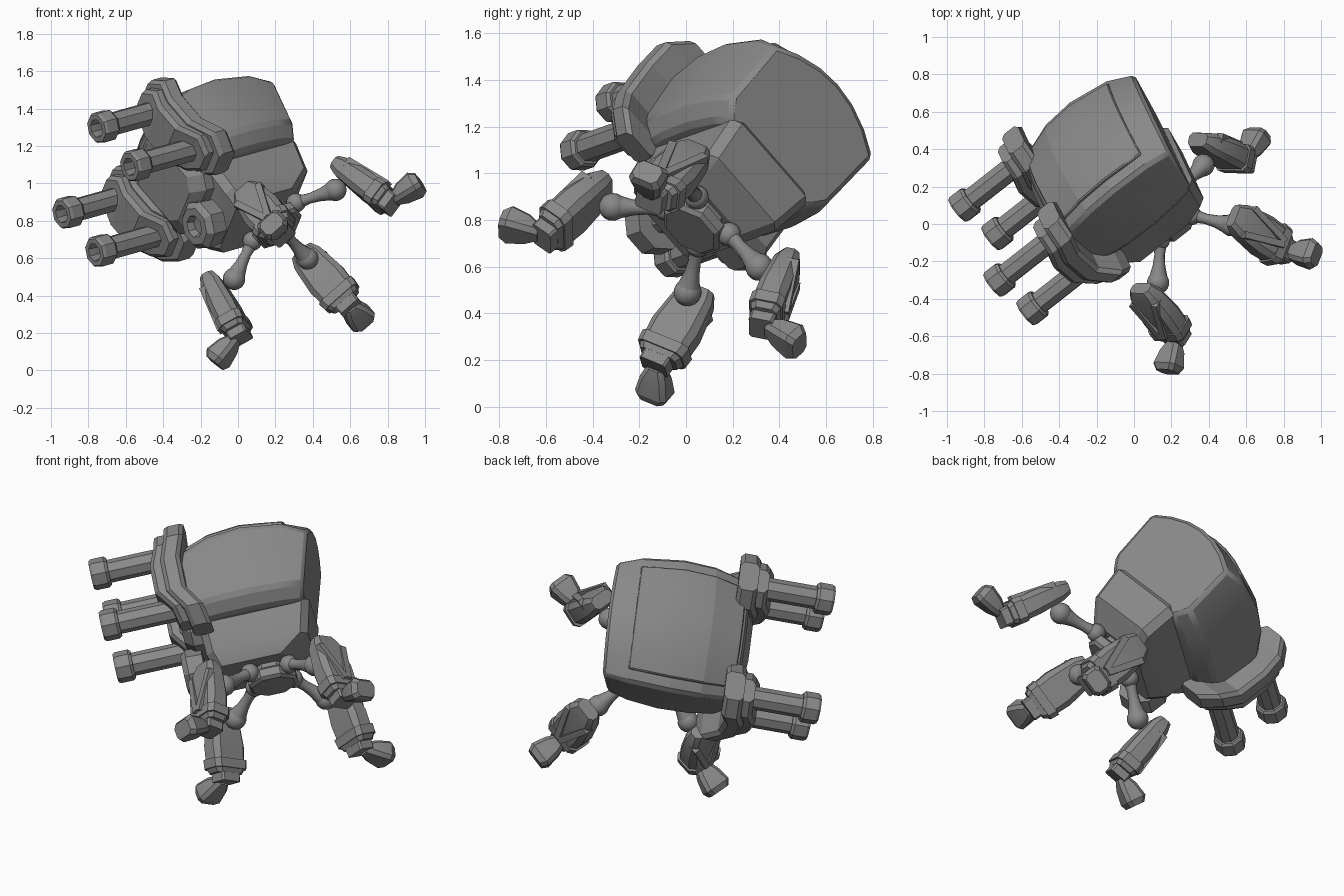
import bpy, bmesh, math
from mathutils import Matrix, Vector

if "Cube" in bpy.data.objects:
    bpy.data.objects.remove(bpy.data.objects["Cube"])

# Body frame: local x = forward, y = side, z = up; the whole machine is tipped over
F, L, U = Vector((-.7695, -.6035, -.2138)), Vector((.294, -.63, .72)), Vector((-.568, .49, .6615))
FRAME = Matrix.Translation((.213, .032, .77)) @ Matrix((F, L, U)).transposed().to_4x4()

grey = bpy.data.materials.new("gunmetal_grey")
grey.diffuse_color = (.25, .25, .25, 1)
grey.use_nodes = True
grey.node_tree.nodes["Principled BSDF"].inputs["Base Color"].default_value = grey.diffuse_color


def loft(name, rings, place=None, bevel=0, closed=False, angle=22):
    """Skin a list of rings; closed joins the last ring to the first."""
    bm = bmesh.new()
    rows = [[bm.verts.new(p) for p in ring] for ring in rings]
    n = len(rows[0])
    pairs = list(zip(rows, rows[1:])) + ([(rows[-1], rows[0])] if closed else [])
    for a, b in pairs:
        for i in range(n):
            j = (i + 1) % n
            bm.faces.new((a[i], a[j], b[j], b[i]))
    if not closed:
        bm.faces.new(rows[0])
        bm.faces.new(rows[-1])
    bmesh.ops.recalc_face_normals(bm, faces=bm.faces)
    me = bpy.data.meshes.new(name)
    bm.to_mesh(me)
    bm.free()
    ob = bpy.data.objects.new(name, me)
    bpy.context.collection.objects.link(ob)
    me.materials.append(grey)
    ob.matrix_world = FRAME @ (place or Matrix())
    if bevel:
        m = ob.modifiers.new("edge", 'BEVEL')
        m.width, m.segments, m.limit_method, m.angle_limit = bevel, 1, 'ANGLE', math.radians(35)
    bpy.ops.object.select_all(action='DESELECT')
    ob.select_set(True)
    bpy.context.view_layer.objects.active = ob
    bpy.ops.object.shade_smooth_by_angle(angle=math.radians(angle))
    return ob


def octagon(w, h, c):
    """Chamfered rectangle of half width w and half height h."""
    return [(w, -h + c), (w, h - c), (w - c, h), (-w + c, h),
            (-w, h - c), (-w, -h + c), (-w + c, -h), (w - c, -h)]


def round_rings(stations, n, axis, centre):
    """Regular n-gon rings from (distance, radius) pairs along an axis."""
    axis, centre = Vector(axis).normalized(), Vector(centre)
    q = axis.to_track_quat('Z', 'Y')
    return [[centre + q @ Vector((r * math.cos(t), r * math.sin(t), d))
             for t in [2 * math.pi * (i + .5) / n for i in range(n)]] for d, r in stations]


# Upper hull: domed shell swept from back to front
HULL = [(-.285, .33, .695, .795), (-.17, .365, .755, .845), (0, .385, .78, .87),
        (.18, .38, .765, .855), (.39, .345, .70, .79)]


def hull_at(f):
    for a, b in zip(HULL, HULL[1:]):
        if f <= b[0]:
            t = (f - a[0]) / (b[0] - a[0])
            return [x + (y - x) * t for x, y in zip(a, b)]
    return HULL[-1]


def lean(f, u):
    return f - .27 * (u - .4) * max(0, min(1, -f / .285))


def roof(f, s, lift=0):
    f, w, edge, crown = hull_at(f)
    u = edge + (crown - edge) * (1 - s * s) + lift
    return Vector((lean(f, u), w * s, u))


SPAN = [1, .67, .33, 0, -.33, -.67, -1]
rings = []
for f, w, edge, crown in HULL:
    side = [Vector((lean(f, u), k * w, u)) for k, u in ((.78, .325), (.97, .405))]
    mirror = [Vector((p.x, -p.y, p.z)) for p in reversed(side)]
    rings.append(side + [roof(f, s) for s in SPAN] + mirror)
loft("upper_hull", rings, bevel=.018, angle=12)

# Raised roof panel
rings = []
for f in (-.175, -.09, 0, .18, .36):
    rings.append([roof(f, s * .82, .014) for s in SPAN] + [roof(f, -s * .82, -.02) for s in SPAN])
loft("roof_panel", rings, bevel=.006, angle=12)


# Lower hull, tapering towards the leg hub
def block(u, f0, f1, w, c=.04):
    return [((f0 + f1) / 2 + x, y, u) for x, y in octagon((f1 - f0) / 2, w, c)]


loft("hull_seam", [block(u, -.26, .30, .24) for u in (.32, .42)])
loft("lower_hull", [block(.37, -.27, .32, .235), block(.34, -.295, .33, .255),
                    block(.157, -.25, .32, .23), block(.075, -.12, .29, .19)])
loft("front_block", [[(f, y, .5 + z) for y, z in octagon(w, h, .06)]
                     for f, w, h in ((.2, .22, .26), (.38, .22, .26), (.43, .16, .2))])

# Nose ring with a recessed centre
loft("nose_ring", round_rings([(0, .05), (0, .13), (.09, .135), (.12, .105), (.12, .062), (.08, .05)],
                              8, (1, 0, 0), (.35, 0, .15)), closed=True)
loft("nose_core", round_rings([(-.05, .055), (.08, .055)], 8, (1, 0, 0), (.35, 0, .15)))

# Leg hub
loft("leg_hub", round_rings([(0, .125), (.015, .145), (.06, .145), (.08, .11), (.15, .1)],
                            8, (0, 0, 1), (0, 0, -.03)))

# Gun pods, with ends folded back, and barrels on both sides
# Each pod level: height, width factor, fold back
LEVELS = [(-1, .5, -.095), (-.7, 1, -.075), (-.3, 1, 0), (.3, 1, 0), (.7, 1, -.04), (1, .5, -.05)]
for s in (1, -1):
    def pod(name, f0, f1, w, h):
        rings = [[((f0 + f1) / 2 + back + a, s * .32 + b, .567 + z * h)
                  for a, b in octagon((f1 - f0) / 2, w * k, .022)] for z, k, back in LEVELS]
        loft(name, rings, angle=8)
    pod("pod_base", .345, .455, .16, .305)
    pod("pod_face", .42, .52, .13, .265)
    for u in (.41, .72):
        loft("barrel", round_rings([(.38, .064), (.78, .064)], 8, (1, 0, 0), (0, s * .318, u)))
        loft("muzzle", round_rings([(.75, .06), (.75, .075), (.765, .087), (.835, .087), (.85, .078),
                                    (.85, .05), (.79, .046)], 8, (1, 0, 0), (0, s * .318, u)),
             closed=True)


def ball(name, centre, r, place):
    st = [(-r * math.cos(math.pi * i / 10), r * max(.02, math.sin(math.pi * i / 10))) for i in range(11)]
    loft(name, round_rings(st, 16, (0, 0, 1), centre), place, angle=50)


# Four identical legs, spread diagonally; leg local x points outwards
OUT, SIDE = Vector((.97, 0, .24)), Vector((0, 1, 0))
for k in range(4):
    turn = Matrix.Rotation(math.radians(45 + 90 * k), 4, 'Z')
    hip, knee = Vector((.155, 0, .035)), Vector((.36, 0, -.065))
    ball("hip_ball", hip, .052, turn)
    ball("knee_ball", knee, .06, turn)
    loft("thigh", round_rings([(0, .038), (.08, .028), (.14, .034), (.2, .05)], 12, knee - hip, hip),
         turn, angle=50)

    # Shin shell, with section half depth and half width
    def section(d, u, depth, w, c):
        return [Vector((d, 0, u)) + OUT * a + SIDE * b for a, b in octagon(depth, w, c)]
    loft("shin_shell", [section(.455, .045, .038, .065, .02), section(.465, -.01, .055, .09, .025),
                        section(.498, -.17, .068, .11, .03), section(.525, -.30, .066, .10, .025),
                        section(.53, -.325, .055, .085, .02)], turn)
    loft("shin_lip", [section(.513, -.25, .074, .114, .025), section(.525, -.30, .074, .108, .025)], turn)
    loft("ankle_cuff", [section(.525, -.30, .055, .065, .01), section(.538, -.37, .052, .062, .01)], turn)

    # Chevron ribs on the outer face of the shin
    for s in (1, -1):
        a = Vector((.518, s * .08, -.02))
        b = Vector((.594, s * .01, -.25))
        across = (b - a).cross(OUT).normalized()
        loft("shin_rib", [[p + OUT * x + across * y for x, y in
                           ((.014, .018), (.014, -.018), (-.04, -.018), (-.04, .018))]
                          for p in (a, b)], turn)

    # Foot: a blunt wedge pointing outwards
    loft("foot", [[(d + .2 * z, y, u + z) for y, z in octagon(w, h, .02)] for d, u, w, h in
                  ((.565, -.345, .04, .03), (.62, -.352, .062, .048),
                   (.70, -.365, .076, .058), (.732, -.375, .06, .044))], turn)
